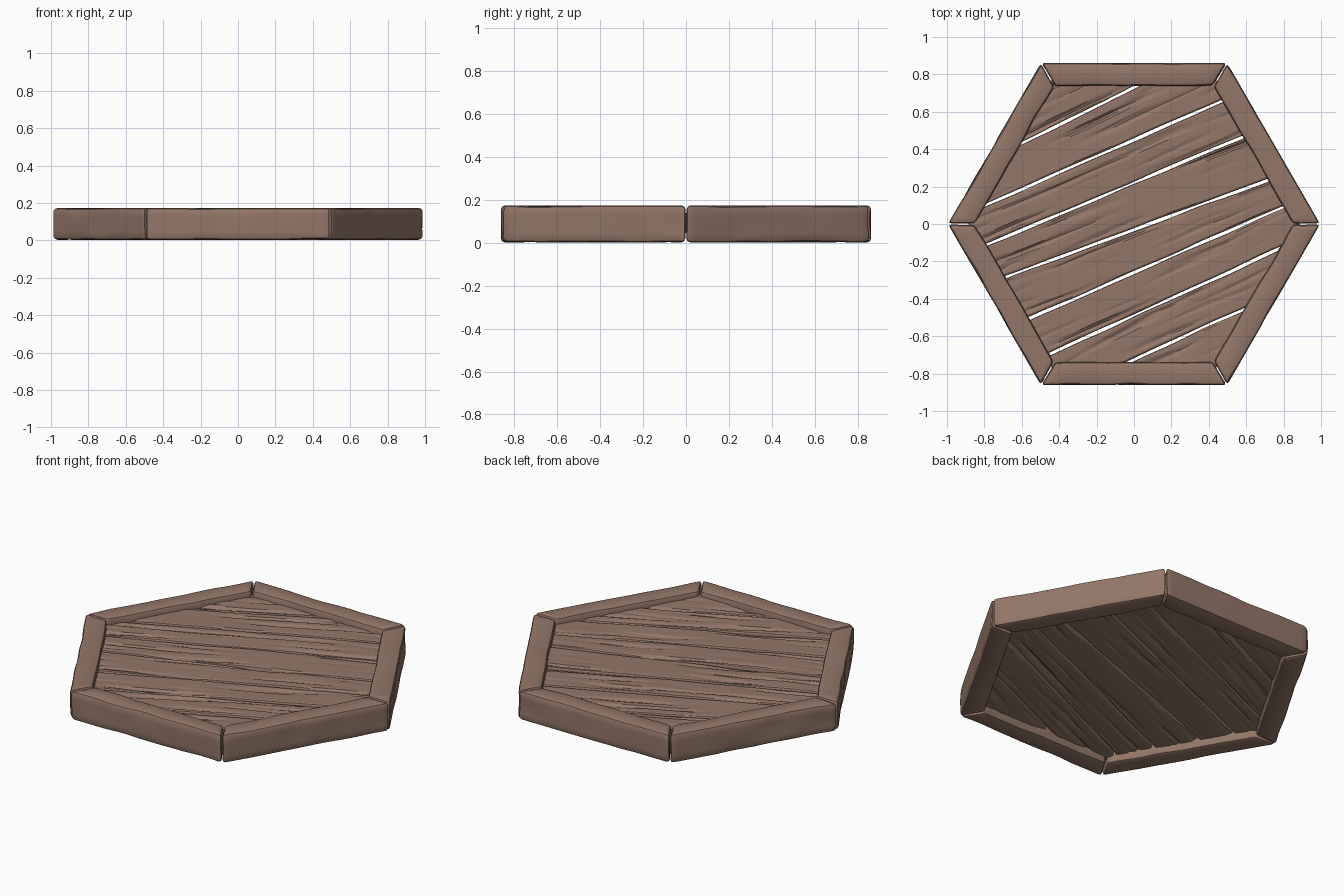
import bpy, bmesh, math
from mathutils import Vector, Matrix, noise

cube = bpy.data.objects.get("Cube")
if cube:
    bpy.data.objects.remove(cube, do_unlink=True)

wood = bpy.data.materials.new("worn brown wood")
wood.use_nodes = True
colour = (0.296, 0.184, 0.138, 1)
wood.diffuse_color = colour
wood.node_tree.nodes["Principled BSDF"].inputs["Base Color"].default_value = colour

OUTER, INNER = 0.862, 0.737       # distance from centre to the rim's flat sides
HEIGHT = 0.174
FLOOR_LOW, FLOOR_HIGH = 0.048, 0.138


def prism(outline, low, high, bevel):
    """Upright bevelled prism over a plan outline."""
    bm = bmesh.new()
    base = bm.faces.new([bm.verts.new((x, y, low)) for x, y in outline])
    top = bmesh.ops.extrude_face_region(bm, geom=[base])["geom"]
    for v in top:
        if isinstance(v, bmesh.types.BMVert):
            v.co.z = high
    bmesh.ops.recalc_face_normals(bm, faces=bm.faces)
    bmesh.ops.bevel(bm, geom=bm.edges[:], offset=bevel, segments=2,
                    profile=0.5, affect='EDGES', clamp_overlap=True)
    return bm


def slice_up(bm, axis, start, end, count):
    """Cut evenly spaced loops so the surface can be worn."""
    for i in range(1, count):
        at = start + (end - start) * i / count
        bmesh.ops.bisect_plane(bm, geom=bm.verts[:] + bm.edges[:] + bm.faces[:],
                               dist=1e-5, plane_co=axis * at, plane_no=axis)


def finish(bm, name, angle):
    bmesh.ops.recalc_face_normals(bm, faces=bm.faces)
    mesh = bpy.data.meshes.new(name)
    bm.to_mesh(mesh)
    bm.free()
    mesh.materials.append(wood)
    obj = bpy.data.objects.new(name, mesh)
    bpy.context.collection.objects.link(obj)
    bpy.ops.object.select_all(action='DESELECT')
    obj.select_set(True)
    bpy.context.view_layer.objects.active = obj
    bpy.ops.object.shade_smooth_by_angle(angle=math.radians(angle))


# Rim: six mitred beams with softly chipped edges
def rim_beam(index, name):
    slope = math.tan(math.radians(30))
    gap = 0.004
    a, b = OUTER * slope - gap, INNER * slope - gap
    bm = prism([(-a, -OUTER), (a, -OUTER), (b, -INNER), (-b, -INNER)], 0.002, HEIGHT, 0.017)
    slice_up(bm, Vector((1, 0, 0)), -a, a, 22)
    slice_up(bm, Vector((0, 0, 1)), 0, HEIGHT, 4)
    middle = (OUTER + INNER) / 2
    for v in bm.verts:
        p = Vector((v.co.x * 5, v.co.y * 9, v.co.z * 9 + index * 7))
        wear = noise.noise_vector(p)
        side = 1 if v.co.y > -middle else -1
        level = 1 if v.co.z > HEIGHT / 2 else -1
        # dents only go inwards, so the outer size holds
        v.co.y -= side * 0.009 * max(0, wear.y + 0.15)
        v.co.z -= level * 0.007 * max(0, wear.z + 0.1)
    bm.transform(Matrix.Rotation(math.radians(60 * index), 4, 'Z'))
    finish(bm, name, 32)


beam_names = ["front", "front_left", "back_left", "back", "back_right", "front_right"]
for i, side in enumerate(beam_names):
    rim_beam(i, side + "_rim_beam")


# Floor: slanting planks, each lying between two neighbouring seams (slope, height at x = 0)
seams = [(0.47, 1.0), (0.50, 0.73), (0.44, 0.45), (0.42, 0.22), (0.37, -0.03),
         (0.44, -0.26), (0.46, -0.49), (0.46, -0.725), (0.44, -0.98)]


def floor_plank(index, upper, lower):
    gap = 0.008
    reach = 0.95

    def edge(seam, x, shift):
        return (x, seam[0] * x + seam[1] + shift)

    outline = [edge(lower, -reach, gap), edge(lower, reach, gap),
               edge(upper, reach, -gap), edge(upper, -reach, -gap)]
    bm = prism(outline, FLOOR_LOW, FLOOR_HIGH, 0.011)

    # work in the plank's own direction, with the grain along x
    angle = math.atan((upper[0] + lower[0]) / 2)
    bm.transform(Matrix.Rotation(-angle, 4, 'Z'))
    ys = [v.co.y for v in bm.verts]
    low, high = min(ys), max(ys)
    slice_up(bm, Vector((1, 0, 0)), -1.1, 1.1, 36)
    slice_up(bm, Vector((0, 1, 0)), low, high, 26)
    middle = (FLOOR_LOW + FLOOR_HIGH) / 2
    for v in bm.verts:
        x, y, z = v.co
        level = 1 if z > middle else -1
        grain = noise.noise(Vector((x * 1.8, y * 30, index * 5 + level * 3)))
        swell = noise.noise(Vector((x * 2, y * 4, index * 3 + level)))
        v.co.z -= level * (0.022 * max(0, grain - 0.12) + 0.005 * swell)
        v.co.y += 0.006 * noise.noise(Vector((x * 4, y * 3, index)))
    bm.transform(Matrix.Rotation(angle, 4, 'Z'))

    # trim to the hexagon, hidden inside the rim
    for k in range(6):
        turn = math.radians(60 * k - 90)
        out = Vector((math.cos(turn), math.sin(turn), 0))
        cut = bmesh.ops.bisect_plane(bm, geom=bm.verts[:] + bm.edges[:] + bm.faces[:],
                                     dist=1e-5, plane_co=out * (INNER + 0.03),
                                     plane_no=out, clear_outer=True)
        rim = [e for e in cut["geom_cut"] if isinstance(e, bmesh.types.BMEdge)]
        if rim:
            bmesh.ops.holes_fill(bm, edges=rim, sides=0)
    finish(bm, "floor_plank_%d" % (index + 1), 22)


for i, (upper, lower) in enumerate(zip(seams, seams[1:])):
    floor_plank(i, upper, lower)
